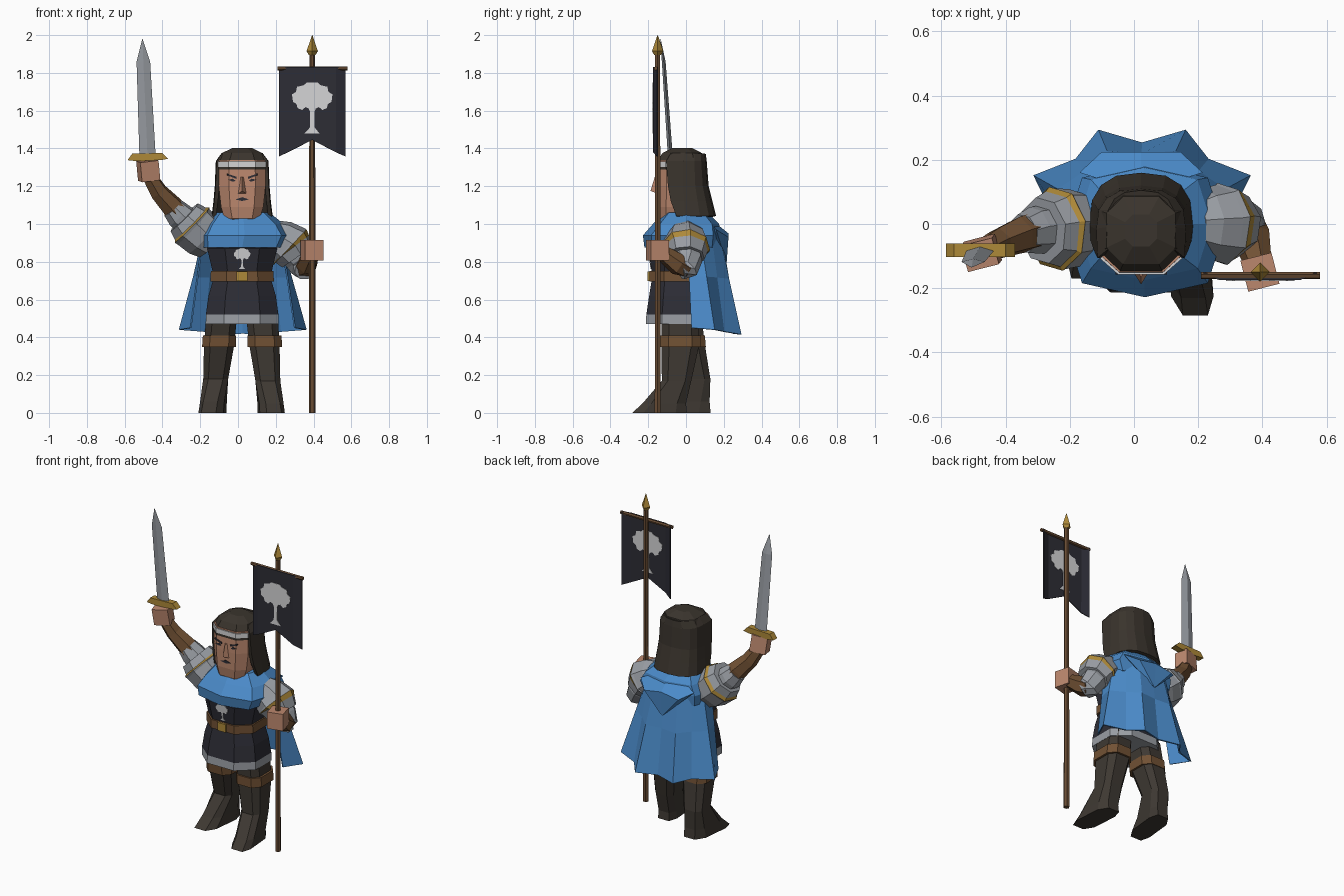
import bpy, bmesh, math
from mathutils import Vector, Euler

if "Cube" in bpy.data.objects:
    bpy.data.objects.remove(bpy.data.objects["Cube"])

def mat(name, r, g, b):
    m = bpy.data.materials.new(name)
    m.diffuse_color = (r, g, b, 1)
    m.use_nodes = True
    m.node_tree.nodes["Principled BSDF"].inputs["Base Color"].default_value = m.diffuse_color
    return m

BLUE = mat("blue cloth", .069, .255, .58)
DARK = mat("dark boot leather", .048, .040, .032)
HAIR = mat("dark brown hair", .042, .034, .026)
BLACK = mat("black cloth", .026, .026, .036)
STEEL = mat("steel", .32, .34, .37)
SKIN = mat("skin", .50, .245, .155)
LEATHER = mat("brown leather", .165, .082, .034)
WOOD = mat("wood", .14, .072, .034)
GOLD = mat("gold", .42, .25, .04)
WHITE = mat("white emblem", .66, .66, .67)

def build(name, verts, faces, mats, idx=None, thick=0):
    me = bpy.data.meshes.new(name)
    me.from_pydata([tuple(v) for v in verts], [], faces)
    for m in mats:
        me.materials.append(m)
    if idx:
        for p, i in zip(me.polygons, idx):
            p.material_index = i
    bm = bmesh.new()
    bm.from_mesh(me)
    bmesh.ops.recalc_face_normals(bm, faces=bm.faces)
    bm.to_mesh(me)
    bm.free()
    ob = bpy.data.objects.new(name, me)
    bpy.context.collection.objects.link(ob)
    if thick:
        s = ob.modifiers.new("thickness", 'SOLIDIFY')
        s.thickness, s.offset = thick, 0
    return ob

def skin_rings(name, rings, mats, seg=None, closed=True, thick=0):
    """Join equal-length point rings; seg gives the material slot per band."""
    n, k = len(rings[0]), len(rings)
    seg = seg or [0] * (k - 1)
    faces, idx = [], []
    for i in range(k - 1):
        for j in range(n if closed else n - 1):
            a, b = i * n + j, i * n + (j + 1) % n
            faces.append((a, b, b + n, a + n))
            idx.append(seg[i])
    if closed:
        faces += [tuple(range(n)), tuple(range((k - 1) * n, k * n))]
        idx += [seg[0], seg[-1]]
    return build(name, [v for r in rings for v in r], faces, mats, idx, thick)

def spow(v, p):
    return math.copysign(abs(v) ** p, v)

def loft(name, specs, mats, seg=None, n=8, p=.8, half=True, shear=0):
    """Stack of rounded-square rings (cx, cy, z, rx, ry)."""
    angs = [2 * math.pi * (j + (.5 if half else 0)) / n for j in range(n)]
    k = max(abs(spow(math.cos(a), p)) for a in angs)
    rings = [[(cx + rx * spow(math.cos(a), p) / k + shear * ry * math.sin(a) * (z < .1),
               cy + ry * spow(math.sin(a), p) / k, z) for a in angs]
             for cx, cy, z, rx, ry in specs]
    return skin_rings(name, rings, mats, seg)

def limb(name, pts, radii, mats, seg=None, n=8):
    """Tube along a path with a radius at each point."""
    P = [Vector(q) for q in pts]
    rings = []
    for i, q in enumerate(P):
        t = (P[min(i + 1, len(P) - 1)] - P[max(i - 1, 0)]).normalized()
        u = t.cross(Vector((0, 1, .3))).normalized()
        w = t.cross(u)
        rings.append([q + radii[i] * (u * math.cos(a) + w * math.sin(a))
                      for a in [2 * math.pi * (j + .5) / n for j in range(n)]])
    return skin_rings(name, rings, mats, seg)

def box(name, c, size, m, rot=(0, 0, 0)):
    e = Euler(rot)
    sg = [(-1, -1), (1, -1), (1, 1), (-1, 1)]
    rings = [[Vector(c) + (e.to_matrix() @ Vector((x * size[0] / 2, y * size[1] / 2, z * size[2] / 2)))
              for x, y in sg] for z in (-1, 1)]
    return skin_rings(name, rings, [m])

def plate(name, pts, yf, t, m):
    """Flat outline in x, z; yf(z) is its front surface, t its thickness."""
    return skin_rings(name, [[(x, yf(z) + d, z) for x, z in pts] for d in (0, t)], [m])

def tree(name, cx, z0, h, yf):
    half = [(.15, 0), (.10, .05), (.045, .12), (.04, .42), (.07, .49), (.13, .52), (.20, .46), (.29, .50),
            (.31, .58), (.38, .62), (.40, .77), (.32, .82), (.30, .92), (.17, .95), (.11, 1)]
    pts = half + [(-x, z) for x, z in reversed(half)]
    plate(name, [(cx + x * h, z0 + z * h) for x, z in pts], yf, .004, WHITE)

C = .022  # body centre line

# tunic, belt, buckle and chest emblem
loft("tunic", [(C, -.045, .47, .193, .168), (C, -.045, .52, .192, .165), (C, -.045, .62, .178, .15),
               (C, -.045, .70, .155, .137), (C, -.045, .75, .157, .137), (C, -.04, .87, .185, .160),
               (C, -.02, .93, .15, .12)], [BLACK, STEEL], [1, 0, 0, 0, 0, 0])
loft("belt", [(C, -.045, .695, .168, .147), (C, -.045, .75, .166, .147)], [LEATHER])
box("belt_buckle", (C, -.193, .723), (.058, .02, .052), GOLD)
tree("chest_emblem", C, .762, .11, lambda z: -.186 - .14 * (z - .75))

# legs: boots with wide feet and leather bands below the hem
loft("left_leg", [(.175, -.14, 0, .066, .145), (.172, -.115, .05, .064, .115), (.158, -.05, .17, .066, .078),
                  (.14, -.03, .36, .08, .10), (.125, -.03, .53, .085, .10)], [DARK], shear=-.12, p=.6)
loft("right_leg", [(-.135, -.02, 0, .066, .15), (-.13, .01, .06, .064, .115), (-.118, .055, .18, .066, .074),
                   (-.10, .01, .36, .08, .09), (-.085, -.02, .53, .082, .10)], [DARK], shear=.15, p=.6)
loft("left_knee_band", [(.142, -.03, .35, .092, .11), (.14, -.03, .41, .090, .11)], [LEATHER], p=.65)
loft("right_knee_band", [(-.10, .005, .35, .09, .10), (-.098, .0, .41, .088, .10)], [LEATHER], p=.65)

# shoulder mantle
loft("mantle", [(C, -.02, .875, .228, .20), (C + .012, -.02, .94, .248, .208), (C + .01, 0, 1.0, .21, .175),
                (C, 0, 1.06, .145, .115)], [BLUE], n=8, half=False, p=.68)

# cape with deep folds
low = [(-.25, .03, .45), (-.31, .15, .44), (-.18, .20, .43), (-.11, .29, .415), (.025, .25, .42)]
low += [(2 * .025 - x, y, z) for x, y, z in reversed(low[:-1])]
top = [(C - .205 * math.cos(a), .02 + .165 * math.sin(a), .95)
       for a in [math.radians(-5 + 190 * j / 8) for j in range(9)]]
rows = [[Vector(a).lerp(Vector(b), t) for a, b in zip(top, low)] for t in (0, .45, 1)]
neck = [(C + (x - C) * .6, y * .6, 1.03) for x, y, z in top]
skin_rings("cape", [neck] + rows, [BLUE], closed=False, thick=.008)

# folded hood hanging on the back
build("hood", [(-.17, .16, .97), (C, .225, .95), (.214, .16, .97), (C, .215, .79), (C, .10, 1.05),
               (-.10, .225, .93), (.144, .225, .93), (C, .13, .88)],
      [(4, 0, 5, 1), (4, 1, 6, 2), (0, 3, 5), (5, 3, 1), (1, 3, 6), (6, 3, 2),
       (0, 7, 3), (7, 2, 3), (4, 2, 7), (4, 7, 0)], [BLUE])

# head and face
loft("head", [(C, -.05, 1.0, .075, .06), (C, -.055, 1.03, .094, .09), (C, -.042, 1.09, .112, .112),
              (C, -.037, 1.20, .124, .118), (C, -.04, 1.34, .122, .110)], [SKIN], p=.65)
build("nose", [(C - .012, -.145, 1.25), (C + .012, -.145, 1.25), (C - .024, -.15, 1.16), (C + .024, -.15, 1.16),
               (C, -.188, 1.175), (C, -.165, 1.25)],
      [(0, 2, 4, 5), (1, 5, 4, 3), (2, 3, 4), (0, 5, 1), (0, 1, 3, 2)], [SKIN])
for s, side in ((-1, "right"), (1, "left")):
    plate(side + "_brow", [(C + s * x, z) for x, z in ((.03, 1.250), (.08, 1.267), (.08, 1.258), (.03, 1.238))],
          lambda z: -.157, .009, BLACK)
    plate(side + "_eye", [(C + s * x, z) for x, z in ((.034, 1.228), (.05, 1.240), (.074, 1.234), (.05, 1.224))],
          lambda z: -.157, .007, BLACK)
plate("mouth", [(C - .036, 1.13), (C, 1.142), (C + .036, 1.13), (C, 1.122)], lambda z: -.158, .009, BLACK)

# headband and hair
loft("headband", [(C, -.045, 1.303, .127, .112), (C, -.045, 1.332, .127, .112)], [WHITE], p=.65)
loft("fringe", [(C, -.045, 1.288, .125, .110), (C, -.045, 1.304, .125, .110)], [HAIR], p=.65)
loft("hair_cap", [(C, -.024, 1.33, .132, .128), (C, -.02, 1.375, .108, .105), (C, -.02, 1.403, .05, .05)],
     [HAIR], p=.75)
rings = []
for z, rx, ry, cy, front in ((1.37, .10, .105, -.01, -.08), (1.33, .130, .115, -.015, -.105),
                             (1.2, .135, .125, -.015, -.095), (1.12, .142, .14, -.01, -.08),
                             (1.04, .152, .155, -.005, -.05)):
    arc = [(C + rx * spow(math.cos(a), .75), cy + ry * spow(math.sin(a), .75), z)
           for a in [math.radians(180 * j / 8) for j in range(9)]]
    rings.append([(C + rx * .97, front, z)] + arc + [(C - rx * .97, front, z)])
skin_rings("long_hair", rings, [HAIR], closed=False, thick=.02)

# raised sword arm
limb("right_pauldron", [(-.14, 0, .90), (-.18, -.01, .935), (-.235, -.015, .985), (-.243, -.015, .993),
                        (-.252, -.016, 1.002), (-.285, -.02, 1.035)],
     [.10, .122, .128, .133, .12, .105], [STEEL, GOLD], [0, 0, 0, 1, 0])
limb("right_sleeve", [(-.22, -.01, .97), (-.31, -.02, 1.045), (-.345, -.03, 1.085)], [.08, .074, .062], [STEEL])
limb("right_forearm", [(-.30, -.02, 1.04), (-.355, -.035, 1.10), (-.42, -.06, 1.17), (-.468, -.083, 1.25)],
     [.064, .060, .05, .04], [LEATHER], n=6)
box("right_hand", (-.475, -.09, 1.283), (.10, .085, .105), SKIN, (.1, -.12, .25))

# sword
loft("sword_blade", [(-.479, -.083, 1.36, .043, .013), (-.501, -.118, 1.86, .036, .010),
                     (-.506, -.135, 1.98, .001, .001)], [STEEL], n=4, p=1, half=False)
plate("sword_guard", [(-.585, 1.338), (-.56, 1.372), (-.40, 1.376), (-.37, 1.345), (-.41, 1.338), (-.54, 1.333)],
      lambda z: -.102, .042, GOLD)

# banner arm
limb("left_pauldron", [(.18, 0, .945), (.22, 0, .92), (.268, 0, .885), (.275, 0, .878), (.284, 0, .87),
                       (.315, 0, .825)],
     [.085, .11, .124, .130, .118, .10], [STEEL, GOLD], [0, 0, 0, 1, 0])
limb("left_sleeve", [(.27, 0, .88), (.325, .01, .81), (.345, .0, .77), (.355, -.03, .76)],
     [.085, .078, .070, .058], [STEEL])
limb("left_forearm", [(.345, .005, .77), (.365, -.04, .785), (.39, -.13, .85)], [.058, .06, .042], [LEATHER], n=6)
box("left_hand", (.392, -.15, .862), (.10, .10, .108), SKIN, (0, 0, .25))

# banner pole, crossbar and spear tip
PX, PY = .393, -.15
loft("banner_pole", [(PX, PY, 0, .018, .018), (PX, PY, 1.92, .015, .015)], [WOOD], n=6, p=1, half=False)
limb("banner_crossbar", [(.208, -.160, 1.824), (.58, -.160, 1.824)], [.011, .011], [WOOD], n=6)
loft("banner_tip", [(PX, PY, 1.895, .018, .018), (PX, PY, 1.915, .030, .030), (PX, PY, 2.0, .001, .001)],
     [GOLD], n=4, p=1, half=False)

# swallow-tailed flag with the emblem on both faces
cols = [(.217, -.152, 1.358), (.264, -.171, 1.38), (PX, -.171, 1.445), (.518, -.171, 1.38), (.569, -.152, 1.358)]
skin_rings("flag", [[(x, y, 1.832) for x, y, z in cols], cols], [BLACK], closed=False, thick=.006)
for y, side in ((-.177, "front"), (-.169, "back")):
    tree("flag_emblem_" + side, PX, 1.48, .268, lambda z, y=y: y)
